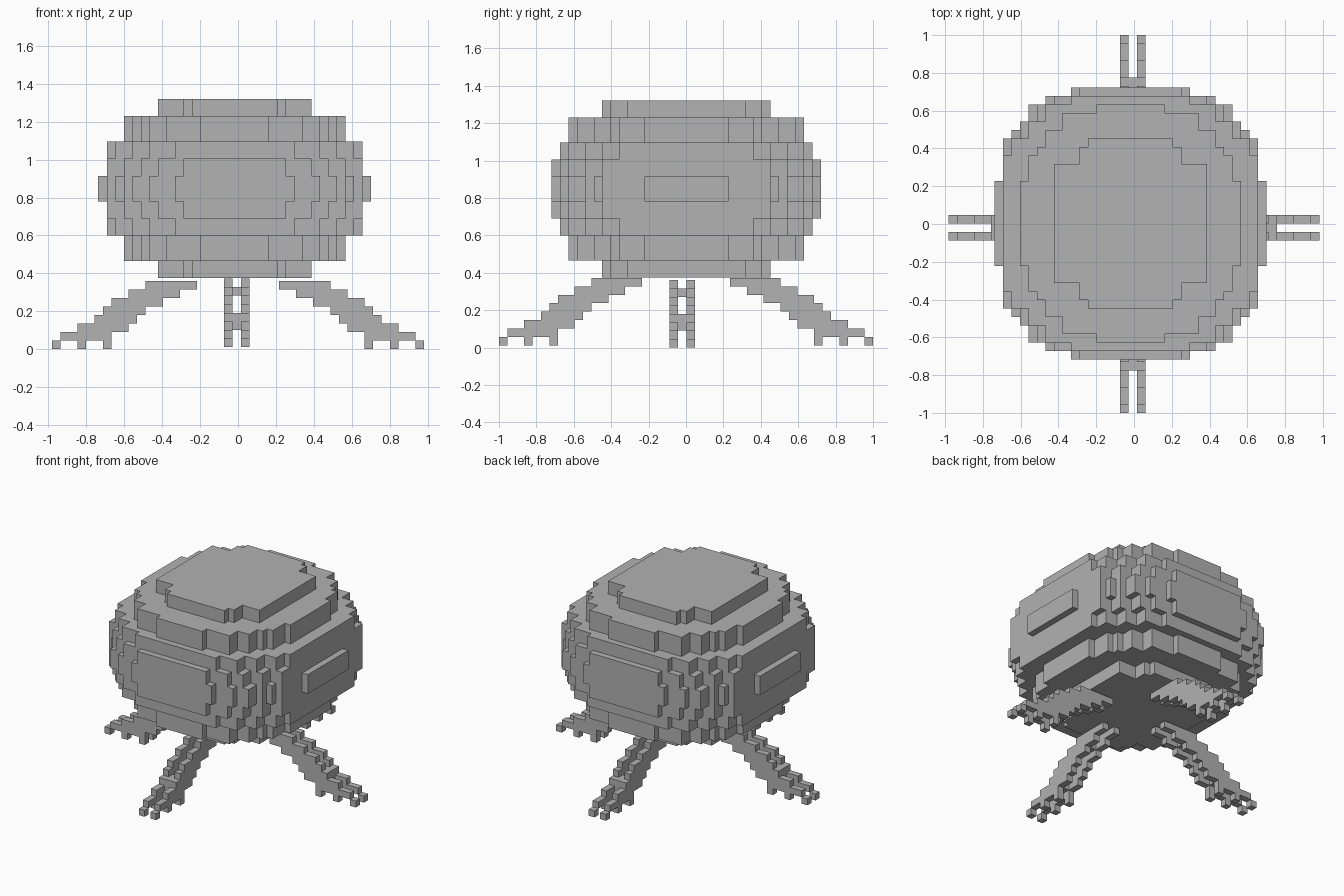
import bpy, bmesh
from mathutils import Matrix, Vector

if "Cube" in bpy.data.objects:
    bpy.data.objects.remove(bpy.data.objects["Cube"], do_unlink=True)

V = 0.045  # edge of one block

grey = bpy.data.materials.new("plain_grey")
grey.use_nodes = True
COLOUR = (0.445, 0.445, 0.445, 1)
grey.diffuse_color = COLOUR
grey.node_tree.nodes["Principled BSDF"].inputs["Base Color"].default_value = COLOUR


def finish(bm, name):
    bmesh.ops.recalc_face_normals(bm, faces=bm.faces)
    mesh = bpy.data.meshes.new(name)
    bm.to_mesh(mesh)
    bm.free()
    mesh.materials.append(grey)
    obj = bpy.data.objects.new(name, mesh)
    bpy.context.collection.objects.link(obj)
    return obj


def stepped_outline(steps):
    """Closed staircase outline from one quadrant of (half x, half y) steps."""
    quad = []
    for i, (x, y) in enumerate(steps):
        quad.append((x, y))
        if i + 1 < len(steps):
            quad.append((steps[i + 1][0], y))
    back = quad[::-1]
    return (quad + [(-x, y) for x, y in back]
            + [(-x, -y) for x, y in quad] + [(x, -y) for x, y in back])


def add_slab(bm, steps, z0, z1):
    verts = [bm.verts.new((x * V, y * V, z0 * V)) for x, y in stepped_outline(steps)]
    face = bm.faces.new(verts)
    top = bmesh.ops.extrude_face_region(bm, geom=[face], use_keep_orig=True)
    moved = [g for g in top["geom"] if isinstance(g, bmesh.types.BMVert)]
    bmesh.ops.translate(bm, verts=moved, vec=(0, 0, (z1 - z0) * V))


def add_box(bm, low, high):
    low, high = Vector(low), Vector(high)
    size = high - low
    bmesh.ops.create_cube(bm, size=1, matrix=Matrix.Translation((low + high) / 2)
                          @ Matrix.Diagonal((*size, 1)))


# Rounded body: stepped slabs, mirrored above and below the middle one
MIDDLE = [(16, 5), (15, 10), (14, 11), (13, 12), (12, 14), (10, 15), (7, 16)]
LAYERS = [
    (1.5, 3.5, [(15, 10), (13, 12), (11, 14), (9, 15), (6, 16)]),
    (3.5, 5.5, [(15, 8), (14, 10), (12, 12), (10, 14), (7, 15)]),
    (5.5, 8.5, [(13, 5), (12, 8), (11, 9), (10, 11), (8, 13), (4, 14)]),
    (8.5, 10.5, [(9, 7), (6, 9), (5, 10)]),
]
bm = bmesh.new()
add_slab(bm, MIDDLE, -1.5, 1.5)
for z0, z1, steps in LAYERS:
    add_slab(bm, steps, z0, z1)
    add_slab(bm, steps, -z1, -z0)
body = finish(bm, "body")
body.location = (-0.0175, 0.002, 0.8475)

# Legs: rows of blocks as (row, first column, end column), plus toes and rungs
ROWS = [(7, 0, 6), (6, 2, 8), (5, 4, 10), (4, 6, 11), (3, 7, 12), (2, 8, 14), (1, 10, 16),
        (0, 10, 11), (0, 13, 14), (0, 16, 17)]
RUNGS = [(6, 4, 5), (3, 10, 12), (2, 10, 12)]


def make_leg(name, axis, sign, start, shift, lift):
    bm = bmesh.new()
    for cells, lanes in ((ROWS, (-1, 1)), (RUNGS, (0,))):
        for row, c0, c1 in cells:
            for lane in lanes:
                a, b = sorted((sign * (start + c0 * V), sign * (start + c1 * V)))
                s0, s1 = shift + (lane - 0.5) * V, shift + (lane + 0.5) * V
                z0, z1 = lift + row * V, lift + (row + 1) * V
                if axis == "x":
                    add_box(bm, (a, s0, z0), (b, s1, z1))
                else:
                    add_box(bm, (s0, a, z0), (s1, b, z1))
    finish(bm, name)


make_leg("left_leg", "x", 1, 0.217, -0.02, 0)
make_leg("right_leg", "x", -1, 0.217, -0.02, 0)
make_leg("back_leg", "y", 1, 0.235, -0.0075, 0.012)
make_leg("front_leg", "y", -1, 0.235, -0.0075, 0.012)
